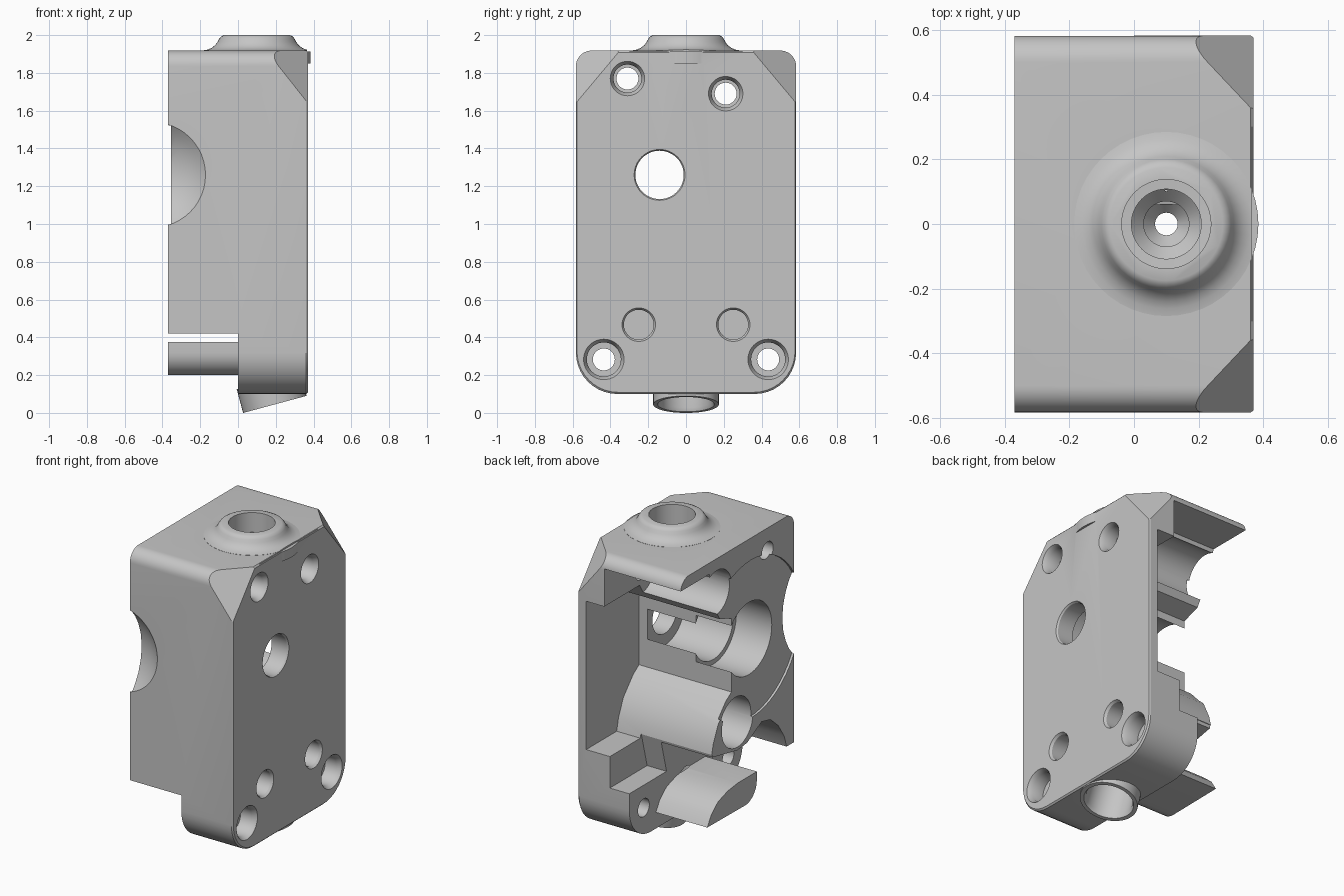
import bpy, bmesh, math
from mathutils import Vector

cube = bpy.data.objects.get("Cube")
if cube:
    bpy.data.objects.remove(cube, do_unlink=True)

grey = bpy.data.materials.new("plain_grey")
grey.use_nodes = True
grey.diffuse_color = (0.56, 0.56, 0.56, 1)
grey.node_tree.nodes["Principled BSDF"].inputs["Base Color"].default_value = (0.56, 0.56, 0.56, 1)


def finish(name, bm):
    bmesh.ops.recalc_face_normals(bm, faces=bm.faces)
    mesh = bpy.data.meshes.new(name)
    bm.to_mesh(mesh)
    bm.free()
    obj = bpy.data.objects.new(name, mesh)
    bpy.context.collection.objects.link(obj)
    mesh.materials.append(grey)
    return obj


def loft(name, rings):
    """Closed solid through equal-length rings of points."""
    bm = bmesh.new()
    rows = [[bm.verts.new(p) for p in ring] for ring in rings]
    n = len(rows[0])
    for a, b in zip(rows, rows[1:]):
        for i in range(n):
            j = (i + 1) % n
            bm.faces.new((a[i], a[j], b[j], b[i]))
    bm.faces.new(rows[0])
    bm.faces.new(rows[-1])
    return finish(name, bm)


def prism(name, outline, x0, x1):
    """Extrude a (y, z) outline along x."""
    return loft(name, [[(x, y, z) for y, z in outline] for x in (x0, x1)])


def turned(name, profile, origin, axis, n=48):
    """Solid of revolution from (radius, distance along axis) pairs."""
    turn = Vector(axis).to_track_quat('Z', 'Y')
    rings = []
    for r, h in profile:
        ring = []
        for i in range(n):
            a = math.tau * i / n
            ring.append(Vector(origin) + turn @ Vector((r * math.cos(a), r * math.sin(a), h)))
        rings.append(ring)
    return loft(name, rings)


def x_hole(name, y, z, *profile):
    return turned(name, profile, (0, y, z), (1, 0, 0))


def arc(cy, cz, r, start, end, n=10):
    return [(cy + r * math.cos(math.radians(start + (end - start) * i / n)),
             cz + r * math.sin(math.radians(start + (end - start) * i / n))) for i in range(n + 1)]


def combine(tool, operation):
    mod = body.modifiers.new("combine", 'BOOLEAN')
    mod.operation, mod.object, mod.solver = operation, tool, 'EXACT'
    bpy.context.view_layer.objects.active = body
    bpy.ops.object.modifier_apply(modifier=mod.name)
    bpy.data.objects.remove(tool, do_unlink=True)


def cut(tool):
    combine(tool, 'DIFFERENCE')


def add(tool):
    combine(tool, 'UNION')


# Body: rounded outline with a fine chamfer round the cover side
outline = (arc(0.5, 1.835, 0.083, 0, 90) + arc(-0.5, 1.835, 0.083, 90, 180)
           + arc(-0.363, 0.32, 0.22, 180, 270) + arc(0.363, 0.32, 0.22, 270, 360))
rings = []
for x, s in ((-0.37, 1), (0.361, 1), (0.37, 0.99)):
    rings.append([(x, y * s, 1.01 + (z - 1.01) * s) for y, z in outline])
body = loft("housing", rings)

# Slanted cuts on the two upper cover corners
bm = bmesh.new()
bm.from_mesh(body.data)
for side in (1, -1):
    a, b, c = Vector((0.37, side * 0.583, 1.64)), Vector((0.37, side * 0.35, 1.918)), Vector((0.15, side * 0.583, 1.918))
    normal = (b - a).cross(c - a)
    if normal.x < 0:
        normal.negate()
    bmesh.ops.bisect_plane(bm, geom=bm.verts[:] + bm.edges[:] + bm.faces[:],
                           plane_co=a, plane_no=normal, clear_outer=True)
    bmesh.ops.holes_fill(bm, edges=[e for e in bm.edges if e.is_boundary])
bmesh.ops.recalc_face_normals(bm, faces=bm.faces)
bm.to_mesh(body.data)
bm.free()

# Top collar with a flared foot, trimmed flush with the cover
add(turned("collar", [(0.285, 1.85), (0.285, 1.919), (0.262, 1.923), (0.24, 1.932), (0.222, 1.946), (0.209, 1.963),
                      (0.2, 1.98), (0.19, 1.993), (0.175, 2.0)], (0.1, 0, 0), (0, 0, 1)))
cut(prism("collar_trim", [(-0.3, 1.912), (0.3, 1.912), (0.3, 2.1), (-0.3, 2.1)], 0.364, 0.5))

# Lower step and the open side chamber
cut(prism("lower_step", [(-0.8, -0.2), (0.8, -0.2), (0.8, 0.42), (-0.8, 0.42)], -0.5, 0))
cut(prism("side_chamber", [(0.8, 0.635), (0.8, 1.6), (0.22, 1.6), (0.16, 1.5), (0.04, 1.46),
                           (0.04, 0.98), (0.1, 0.94), (0.2, 0.83), (0.25, 0.72), (0.27, 0.635)], -0.5, 0.31))
cut(prism("roof_chamber", [(0.8, 1.55), (0.8, 1.845), (0.29, 1.845), (0.24, 1.7), (0.22, 1.55)], -0.5, 0.18))
cut(prism("shelf_step", [(0.8, 0.43), (0.8, 0.66), (0.26, 0.66), (0.2, 0.43)], -0.5, 0.14))
cut(prism("under_hump", [(0.8, 0.3), (0.8, 0.66), (0.25, 0.64), (0.0, 0.59), (-0.1, 0.6), (-0.25, 0.68),
                         (-0.34, 0.66), (-0.42, 0.59), (-0.48, 0.5), (-0.51, 0.41), (-0.51, 0.3)], -0.5, 0.0))

# Gear recess, gear bore and the round hole through the cover
cut(x_hole("recess", -0.14, 1.26, (0.514, -0.5), (0.514, -0.355)))
cut(x_hole("gear_bore", -0.14, 1.26, (0.235, -0.5), (0.235, -0.1), (0.205, -0.099), (0.205, 0.25)))
cut(x_hole("cover_hole", -0.14, 1.26, (0.128, 0.0), (0.128, 0.36), (0.138, 0.375)))

# Thumb hollow in the front face
hollow = []
for i in range(1, 20):
    a = math.pi * i / 20
    hollow.append((0.41 * math.sin(a), -0.41 * math.cos(a)))
cut(turned("thumb_hollow", hollow, (-0.45, -0.883, 1.26), (0, 1, 0)))

# Screw holes with countersinks, and blind pin holes
for y, z, r in ((-0.31, 1.77, 0.094), (0.21, 1.69, 0.094), (-0.435, 0.283, 0.11), (0.435, 0.283, 0.11)):
    cut(x_hole("screw_hole", y, z, (0.058, -0.5), (0.058, 0.26), (r - 0.02, 0.261), (r - 0.02, 0.34), (r, 0.375)))
for y in (-0.25, 0.25):
    cut(x_hole("pin_hole", y, 0.467, (0.079, 0.2), (0.079, 0.355), (0.092, 0.375)))

# Spring and screw pockets on the mating side
cut(x_hole("upper_pocket", 0.21, 1.69, (0.15, -0.5), (0.15, 0.18)))
cut(x_hole("spring_pocket", 0.0, 0.77, (0.16, -0.5), (0.16, -0.05)))

# Curved finger under the gap
add(prism("finger", [(0.31, 0.205), (0.27, 0.27), (0.2, 0.33), (0.1, 0.362), (0.0, 0.375), (-0.2, 0.375)]
          + arc(-0.08, 0.32, 0.12, 180, 270, 8), -0.37, 0.05))

# Tilted outlet nozzle
down = Vector((0.26, 0, -0.966)).normalized()
mouth = Vector((0.195, 0, 0.045))
add(turned("nozzle", [(0.174, -0.13), (0.174, 0)], mouth, down))
cut(turned("nozzle_bore", [(0.06, -0.42), (0.14, -0.34), (0.14, -0.02), (0.155, 0.01)], mouth, down))

# Feed passage from collar to nozzle
cut(turned("feed_passage", [(0.035, 0.3), (0.035, 1.66), (0.07, 1.7), (0.07, 1.76), (0.108, 1.8),
                            (0.108, 1.87), (0.138, 1.872), (0.138, 2.01)], (0.1, 0, 0), (0, 0, 1)))

# Smooth curved walls, sharp edges
bpy.ops.object.select_all(action='DESELECT')
body.select_set(True)
bpy.context.view_layer.objects.active = body
bpy.ops.object.shade_smooth_by_angle(angle=math.radians(30))
